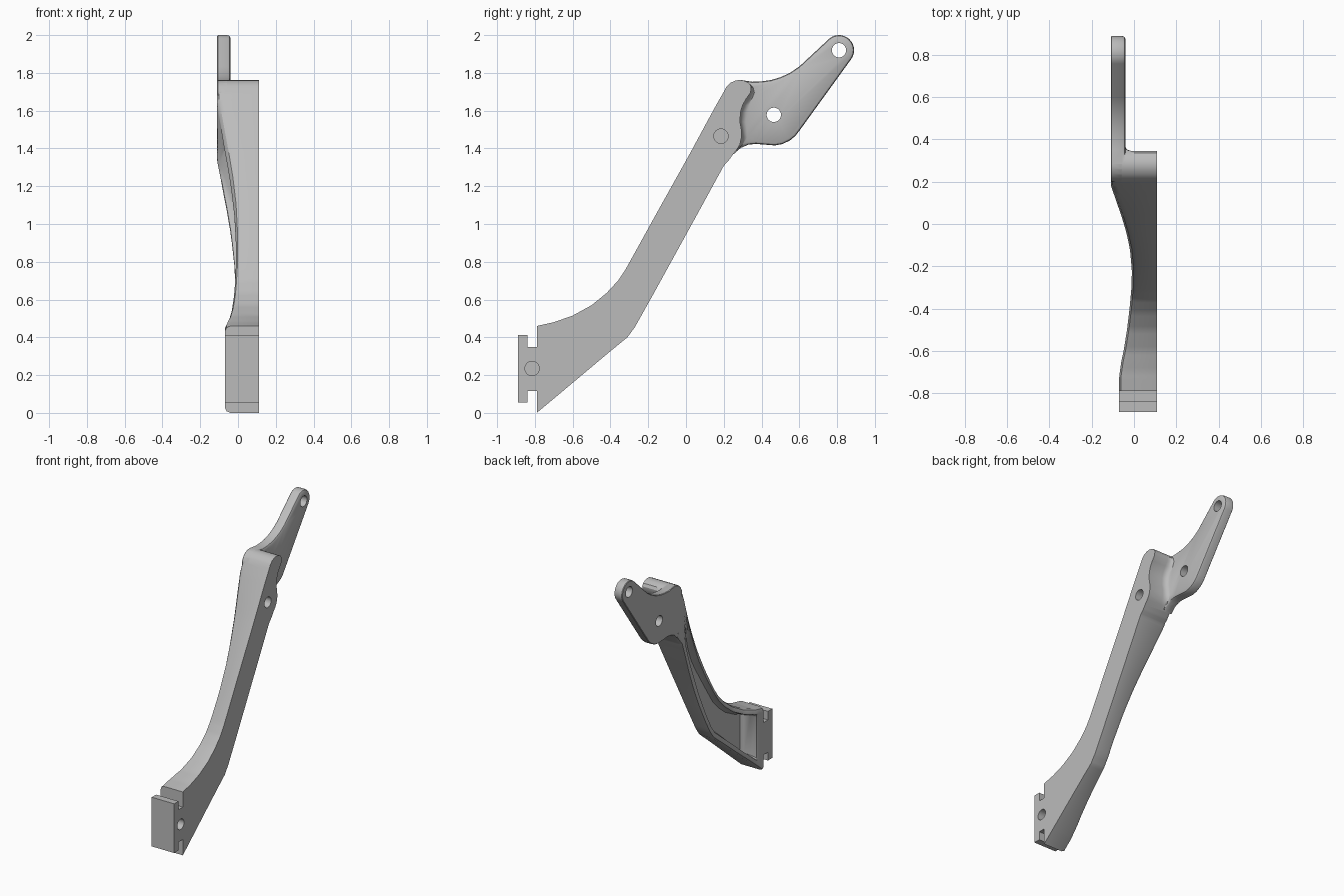
import bpy, bmesh, math
from mathutils import Vector

if "Cube" in bpy.data.objects:
    bpy.data.objects.remove(bpy.data.objects["Cube"])

metal = bpy.data.materials.new("light_grey")
metal.diffuse_color = (0.5, 0.5, 0.5, 1)
metal.use_nodes = True
metal.node_tree.nodes["Principled BSDF"].inputs["Base Color"].default_value = metal.diffuse_color


def finish(name, bm):
    bmesh.ops.recalc_face_normals(bm, faces=bm.faces)
    me = bpy.data.meshes.new(name)
    bm.to_mesh(me)
    bm.free()
    me.materials.append(metal)
    ob = bpy.data.objects.new(name, me)
    bpy.context.collection.objects.link(ob)
    return ob


def loft(name, rings):
    """Skin closed rings of (x, y, z) points and cap both ends."""
    bm = bmesh.new()
    vs = [[bm.verts.new(p) for p in r] for r in rings]
    n = len(vs[0])
    for a, b in zip(vs, vs[1:]):
        for i in range(n):
            j = (i + 1) % n
            bm.faces.new((a[i], a[j], b[j], b[i]))
    bm.faces.new(vs[0])
    bm.faces.new(vs[-1])
    return finish(name, bm)


def slab(name, outline, x0, x1):
    return loft(name, [[(x, y, z) for y, z in outline] for x in (x0, x1)])


def lerp_table(table, y):
    if y <= table[0][0]:
        return table[0][1]
    for (a, fa), (b, fb) in zip(table, table[1:]):
        if y <= b:
            return fa + (fb - fa) * (y - a) / (b - a)
    return table[-1][1]


def smooth(a, b, y):
    t = min(1, max(0, (y - a) / (b - a)))
    return t * t * (3 - 2 * t)


# Inner side of the arm: rim curve and pocket floor along y
RIM = [(-0.72, -0.07), (-0.65, -0.06), (-0.6, -0.049), (-0.5, -0.033), (-0.4, -0.021),
       (-0.3, -0.012), (-0.22, -0.01), (-0.12, -0.019), (-0.04, -0.036), (0.04, -0.06),
       (0.12, -0.088), (0.185, -0.11)]


def rim(y):
    return lerp_table(RIM, y)


def floor(y):
    depth = smooth(-0.73, -0.66, y) * (1 - smooth(-0.15, 0.17, y))
    return rim(y) + (0.03 - rim(y)) * depth


# Arm: cross sections between the upper and lower edges
stations = [((-0.79, 0.46), (-0.79, 0.0)), ((-0.70, 0.48), (-0.70, 0.075)),
            ((-0.60, 0.515), (-0.60, 0.159)), ((-0.50, 0.57), (-0.47, 0.268)),
            ((-0.42, 0.635), (-0.38, 0.343)), ((-0.36, 0.70), (-0.31, 0.40)),
            ((-0.32, 0.76), (-0.27, 0.455)), ((-0.26, 0.868), (-0.17, 0.634)),
            ((-0.15, 1.067), (0.0, 0.943)), ((-0.02, 1.30), (0.10, 1.125)),
            ((0.03, 1.39), (0.16, 1.235)), ((0.10, 1.52), (0.20, 1.308)),
            ((0.16, 1.63), (0.225, 1.335)), ((0.20, 1.70), (0.25, 1.37))]


def section(up, low):
    up, low = Vector(up), Vector(low)
    d = (low - up).normalized()
    edge = [(0, 0.03), (0.009, 0.009), (0.03, 0), (0.04, 0)]
    ring = [(0.11, *low), (0.11, *up)]

    def side(p, dirn):
        pts = []
        for off, dx in edge:
            q = p + dirn * off
            pts.append((rim(q.x) + dx, *q))
        for off, mix in ((0.046, 0.5), (0.06, 1)):
            q = p + dirn * off
            pts.append((rim(q.x) * (1 - mix) + floor(q.x) * mix, *q))
        return pts
    return ring + side(up, d) + side(low, -d)[::-1]


rings = []
for (u0, l0), (u1, l1) in zip(stations, stations[1:]):
    for k in range(5):
        rings.append(section(Vector(u0).lerp(Vector(u1), k / 5), Vector(l0).lerp(Vector(l1), k / 5)))
rings.append(section(*stations[-1]))
arm = loft("bracket_arm", rings)

# Head: thick top end, flaring into the mounting plate
fixed = [(0.25, 1.37), (0.21, 1.55), (0.20, 1.70), (0.215, 1.728), (0.235, 1.747),
         (0.26, 1.759), (0.285, 1.763), (0.31, 1.758)]
flared = [(0.335, 1.745), (0.345, 1.725), (0.342, 1.695), (0.32, 1.665), (0.30, 1.63),
          (0.288, 1.59), (0.286, 1.54), (0.293, 1.50), (0.294, 1.46), (0.285, 1.42), (0.27, 1.395)]
head_rings = []
for x, f in ((0.11, 0), (0.0, 0), (-0.015, 0.004), (-0.03, 0.013), (-0.04, 0.03), (-0.06, 0.03)):
    ring = [(x, y, z) for y, z in fixed]
    for i, (y, z) in enumerate(flared):
        w = min(1, i / 3, (len(flared) - 1 - i) / 2)
        ring.append((x, y + f * w, z))
    head_rings.append(ring)
head = loft("head", head_rings)

# Mounting plate with rounded tip
tip = [(0.81 + 0.08 * math.cos(a), 1.92 + 0.08 * math.sin(a))
       for a in (math.radians(130 - 165 * i / 14) for i in range(15))]
plate_outline = fixed[1:7] + [(0.35, 1.753), (0.40, 1.755), (0.45, 1.762), (0.50, 1.777), (0.55, 1.80),
                              (0.60, 1.834)] + tip + [
    (0.605, 1.50), (0.58, 1.467), (0.55, 1.442), (0.51, 1.423), (0.47, 1.416), (0.42, 1.42),
    (0.37, 1.424), (0.33, 1.42), (0.29, 1.403), (0.25, 1.37)]


def shrunk(pts, d):
    """Move the outline inwards by d (clockwise points)."""
    out = []
    for i, p in enumerate(pts):
        t = (Vector(pts[(i + 1) % len(pts)]) - Vector(pts[i - 1])).normalized()
        out.append((p[0] + t.y * d, p[1] - t.x * d))
    return out


plate = loft("mounting_plate", [[(x, y, z) for y, z in shrunk(plate_outline, d)]
                                for x, d in ((-0.11, 0.004), (-0.106, 0), (-0.056, 0),
                                             (-0.046, 0.004), (-0.04, 0.014))])

# Foot: slotted tongue at the front
foot = slab("foot", [(-0.89, 0.055), (-0.89, 0.412), (-0.84, 0.412), (-0.84, 0.35), (-0.785, 0.35),
                     (-0.785, 0.115), (-0.84, 0.115), (-0.84, 0.055)], -0.07, 0.11)


def combine(other, op):
    m = arm.modifiers.new("combine", "BOOLEAN")
    m.operation, m.solver, m.object = op, "EXACT", other
    bpy.context.view_layer.objects.active = arm
    bpy.ops.object.modifier_apply(modifier=m.name)
    bpy.data.objects.remove(other)


for part in (head, plate, foot):
    combine(part, "UNION")

# Two blind holes from the outside, two through holes in the plate
for y, z, r, x0 in ((-0.815, 0.235, 0.038, 0.0), (0.185, 1.465, 0.038, 0.0),
                    (0.465, 1.578, 0.038, -0.2), (0.81, 1.92, 0.038, -0.2)):
    circle = [(y + r * math.cos(i * math.tau / 32), z + r * math.sin(i * math.tau / 32)) for i in range(32)]
    combine(slab("hole", circle, x0, 0.2), "DIFFERENCE")

bpy.ops.object.select_all(action="DESELECT")
arm.select_set(True)
bpy.context.view_layer.objects.active = arm
bpy.ops.object.shade_smooth_by_angle(angle=math.radians(32))
